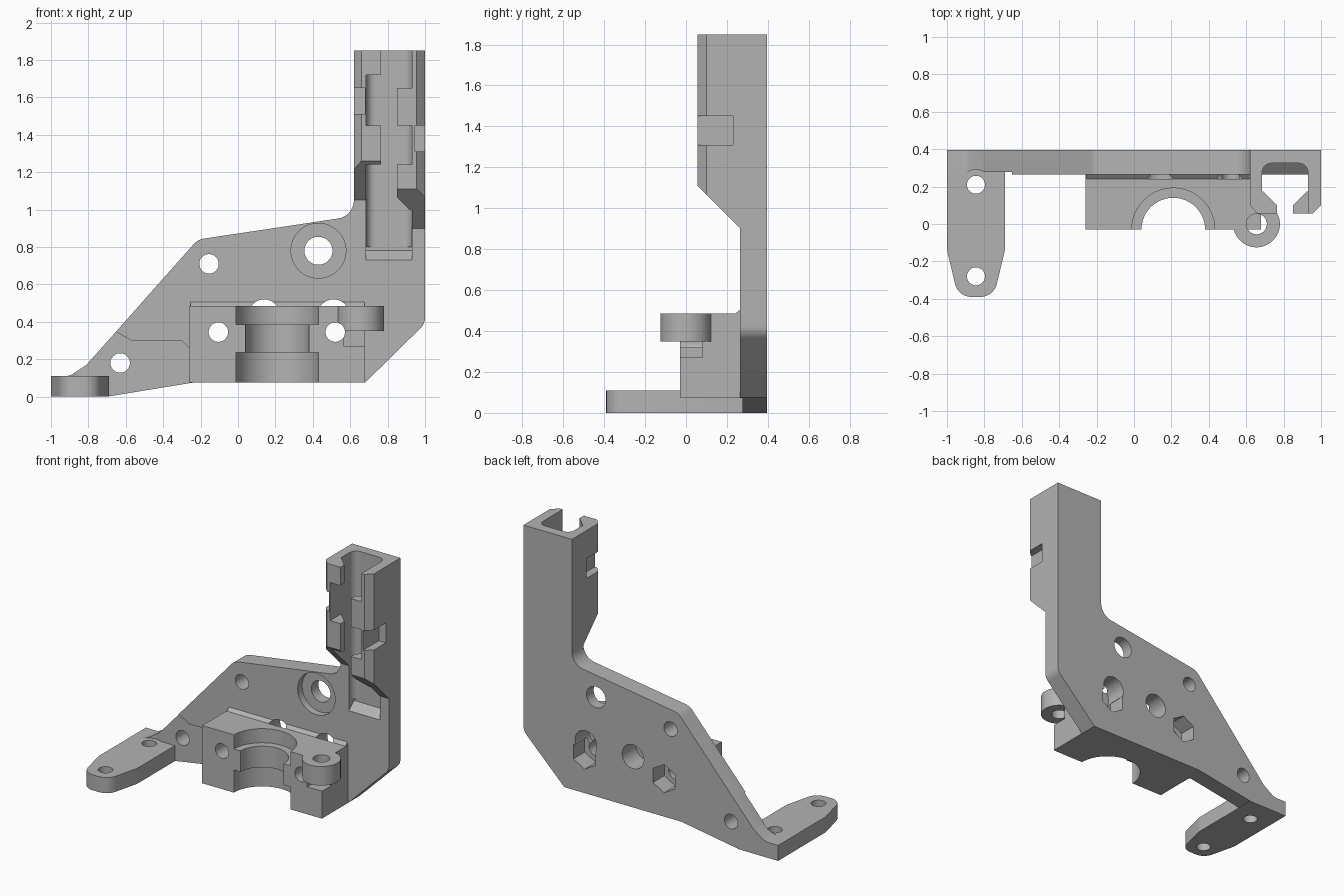
import bpy, bmesh, math
from mathutils import Vector

if "Cube" in bpy.data.objects:
    bpy.data.objects.remove(bpy.data.objects["Cube"], do_unlink=True)

grey = bpy.data.materials.new("matte grey")
grey.use_nodes = True
grey.diffuse_color = (0.45, 0.45, 0.45, 1)
grey.node_tree.nodes["Principled BSDF"].inputs["Base Color"].default_value = (0.45, 0.45, 0.45, 1)


def rounded(corners, steps=8):
    """Outline from (u, v, radius) corners, with an arc at each rounded one."""
    out = []
    for i, (u, v, r) in enumerate(corners):
        p = Vector((u, v))
        if not r:
            out.append(p)
            continue
        a = (Vector(corners[i - 1][:2]) - p).normalized()
        b = (Vector(corners[(i + 1) % len(corners)][:2]) - p).normalized()
        half = a.angle(b) / 2
        c = p + (a + b).normalized() * (r / math.sin(half))
        s = p + a * (r / math.tan(half)) - c
        e = p + b * (r / math.tan(half)) - c
        turn = math.atan2(s.x * e.y - s.y * e.x, s.dot(e))
        for k in range(steps + 1):
            t = turn * k / steps
            out.append(c + Vector((s.x * math.cos(t) - s.y * math.sin(t),
                                   s.x * math.sin(t) + s.y * math.cos(t))))
    return out


def prism(name, pts, lo, hi, axis):
    """Extrude a 2D outline along the given axis."""
    place = {"x": lambda p, w: (w, p[0], p[1]),
             "y": lambda p, w: (p[0], w, p[1]),
             "z": lambda p, w: (p[0], p[1], w)}[axis]
    bm = bmesh.new()
    low = [bm.verts.new(place(p, lo)) for p in pts]
    high = [bm.verts.new(place(p, hi)) for p in pts]
    bm.faces.new(low)
    bm.faces.new(high)
    for i in range(len(pts)):
        bm.faces.new((low[i - 1], low[i], high[i], high[i - 1]))
    bmesh.ops.recalc_face_normals(bm, faces=bm.faces)
    me = bpy.data.meshes.new(name)
    bm.to_mesh(me)
    bm.free()
    me.materials.append(grey)
    ob = bpy.data.objects.new(name, me)
    bpy.context.collection.objects.link(ob)
    return ob


def disc(name, u, v, r, lo, hi, axis, sides=40):
    turn = [math.tau * (k + 0.5) / sides for k in range(sides)]
    return prism(name, [(u + r * math.cos(t), v + r * math.sin(t)) for t in turn], lo, hi, axis)


def box(name, x0, x1, y0, y1, z0, z1):
    return prism(name, [(x0, y0), (x1, y0), (x1, y1), (x0, y1)], z0, z1, "z")


def combine(tool, operation):
    """Apply one boolean to the body and discard the tool."""
    mod = body.modifiers.new("shape", "BOOLEAN")
    mod.operation, mod.object, mod.solver = operation, tool, "EXACT"
    graph = bpy.context.evaluated_depsgraph_get()
    mesh = bpy.data.meshes.new_from_object(body.evaluated_get(graph))
    body.modifiers.clear()
    body.data = mesh
    bpy.data.objects.remove(tool, do_unlink=True)


def add(tool):
    combine(tool, "UNION")


def cut(tool):
    combine(tool, "DIFFERENCE")


BACK, FACE = 0.395, 0.265

# Upright plate with the tall arm
body = prism("bracket", rounded([
    (-1, 0, 0), (-0.7, 0, 0.1), (-0.24, 0.075, 0.1), (0.68, 0.075, 0), (1, 0.39, 0.08),
    (1, 1.85, 0), (0.62, 1.85, 0), (0.62, 0.965, 0.1), (-0.215, 0.84, 0.09),
    (-0.81, 0.17, 0.0), (-0.9, 0.11, 0.08), (-1, 0.11, 0)]), FACE, BACK, "y")

# Cable channel on the arm
add(prism("channel_walls", [(0.62, 0.1), (0.66, 0.055), (0.955, 0.055), (1, 0.1),
                            (1, BACK), (0.62, BACK)], 0.8, 1.85, "z"))
cut(prism("channel_hollow", rounded([(0.685, -0.1, 0), (0.93, -0.1, 0), (0.93, 0.325, 0.05),
                                     (0.685, 0.325, 0.05)]), 0.78, 2, "z"))
cut(prism("channel_ramp", [(0, 0.73), (FACE, 0.73), (0.325, 0.78), (0.325, 0.8), (0, 0.8)],
          0.685, 0.93, "x"))

# Hooked lips, staggered on both walls
for z0, z1 in ((1.24, 1.45), (1.72, 1.85)):
    add(prism("left_lip", [(0.66, 0.055), (0.765, 0.055), (0.765, 0.1), (0.69, 0.175),
                           (0.66, 0.175)], z0, z1, "z"))
for z0, z1 in ((1.0, 1.24), (1.45, 1.65)):
    add(prism("right_lip", [(0.955, 0.055), (0.85, 0.055), (0.85, 0.1), (0.925, 0.175),
                            (0.955, 0.175)], z0, z1, "z"))

# Sloped wall ends and side notches
for x0, x1, top in ((0.55, 0.8, 1.26), (0.8, 1.1, 1.11)):
    cut(prism("slope", [(0.005, top + 0.05), (FACE, top - 0.21), (FACE, 0.6), (0.005, 0.6)],
              x0, x1, "x"))
cut(box("left_notch", 0.5, 0.678, 0, 0.23, 1.51, 1.65))
cut(box("right_notch", 0.945, 1.1, 0, 0.23, 1.31, 1.45))

# Clamp block with a small fillet along the plate
add(box("clamp_block", -0.26, 0.68, -0.03, 0.3, 0.075, 0.485))
add(prism("block_fillet", [(0.24, 0.48), (0.24, 0.485), (FACE, 0.505), (0.3, 0.505), (0.3, 0.48)],
          -0.255, 0.675, "x"))
cut(box("nut_slot", 0.565, 0.8, -0.2, 0.08, 0.27, 0.35))
add(disc("screw_ear", 0.655, 0, 0.125, 0.35, 0.485, "z"))
cut(disc("ear_hole", 0.655, 0, 0.055, 0.3, 0.6, "z"))

# Stepped half bore
cut(disc("bore", 0.21, -0.03, 0.17, 0, 0.6, "z", 64))
for z0, z1 in ((0, 0.235), (0.385, 0.6)):
    cut(disc("bore_seat", 0.21, -0.03, 0.222, z0, z1, "z", 64))

# Shallow step in the lower wing
cut(prism("wing_step", [(-0.9, 0), (-0.26, 0), (-0.26, 0.26), (-0.3, 0.3), (-0.57, 0.3),
                        (-0.66, 0.35), (-0.9, 0.35)], 0.2, FACE + 0.012, "y"))

# Foot with rounded end, and clearance above its rear hole
foot = rounded([(-1, BACK, 0), (-1, -0.14, 0.1), (-0.94, -0.39, 0.09), (-0.75, -0.39, 0.09),
                (-0.69, -0.14, 0.1), (-0.69, BACK, 0)])
add(prism("foot", foot, 0, 0.11, "z"))
cut(disc("foot_clearance", -0.845, 0.2, 0.09, 0.11, 0.4, "z"))
for y in (0.21, -0.28):
    cut(disc("foot_hole", -0.845, y, 0.048, -0.1, 0.3, "z"))

# Bolt holes, counterbore, hexagonal nut traps and blind rear holes
for x, z, r in ((-0.155, 0.71, 0.052), (-0.63, 0.18, 0.052), (0.43, 0.78, 0.075),
                (-0.105, 0.345, 0.052), (0.52, 0.345, 0.052)):
    cut(disc("bolt_hole", x, z, r, -0.5, 0.6, "y"))
cut(disc("counterbore", 0.43, 0.78, 0.147, 0, FACE + 0.05, "y"))
for x in (-0.105, 0.52):
    cut(disc("nut_trap", x, 0.345, 0.1, 0.27, 0.6, "y", 6))
for x in (0.14, 0.51):
    cut(disc("rear_hole", x, 0.435, 0.085, 0.24, 0.6, "y"))

bpy.ops.object.select_all(action="DESELECT")
body.select_set(True)
bpy.context.view_layer.objects.active = body
bpy.ops.object.shade_smooth_by_angle(angle=math.radians(25))
